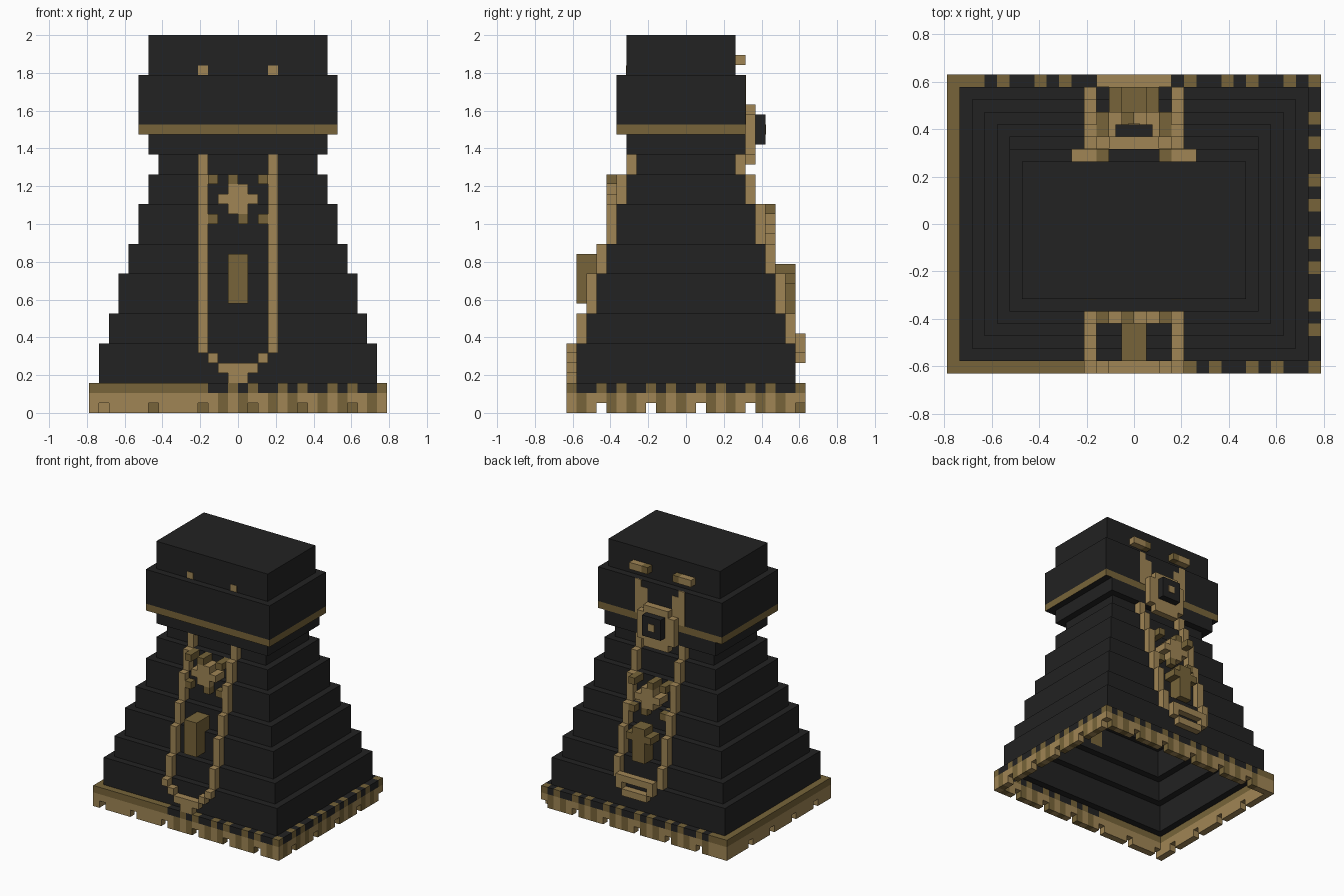
import bpy, bmesh
from mathutils import Vector

if "Cube" in bpy.data.objects:
    bpy.data.objects.remove(bpy.data.objects["Cube"], do_unlink=True)

U = 2 / 38  # one block
BLACK, GOLD, BRONZE = 0, 1, 2


def material(name, color):
    m = bpy.data.materials.new(name)
    m.use_nodes = True
    m.diffuse_color = (*color, 1)
    bsdf = m.node_tree.nodes["Principled BSDF"]
    bsdf.inputs["Base Color"].default_value = (*color, 1)
    bsdf.inputs["Roughness"].default_value = 0.8
    return m


MATS = [material("black", (0.016, 0.016, 0.016)),
        material("light gold", (0.35, 0.235, 0.09)),
        material("dark gold", (0.184, 0.127, 0.041))]


def finish(name, bm):
    mesh = bpy.data.meshes.new(name)
    for v in bm.verts:
        v.co *= U
    bm.to_mesh(mesh)
    bm.free()
    for m in MATS:
        mesh.materials.append(m)
    obj = bpy.data.objects.new(name, mesh)
    bpy.context.collection.objects.link(obj)


def box(bm, xs, ys, zs, mat):
    lo = Vector((xs[0], ys[0], zs[0]))
    hi = Vector((xs[1], ys[1], zs[1]))
    verts = bmesh.ops.create_cube(bm, size=1)["verts"]
    for v in verts:
        v.co = Vector([(lo[i] + hi[i]) / 2 + v.co[i] * (hi[i] - lo[i]) for i in range(3)])
    for f in {f for v in verts for f in v.link_faces}:
        f.material_index = mat


def boxes(name, items):
    bm = bmesh.new()
    for item in items:
        box(bm, *item)
    finish(name, bm)


# Hollow stepped body: half width, front, back, bottom, top, colour
TIERS = [(14, -11, 11, 3, 7, BLACK), (13, -10, 10, 7, 10, BLACK),
         (12, -9, 9, 10, 14, BLACK), (11, -8, 8, 14, 17, BLACK),
         (10, -7, 7, 17, 21, BLACK), (9, -6, 6, 21, 24, BLACK),
         (8, -5, 5, 24, 26, BLACK), (9, -6, 6, 26, 28, BLACK),
         (10, -7, 6, 28, 29, BRONZE), (10, -7, 6, 29, 34, BLACK),
         (9, -6, 5, 34, 38, BLACK)]


def build_body():
    bm = bmesh.new()

    def loop(w, front, back, z):
        return [bm.verts.new(p) for p in
                ((-w, front, z), (w, front, z), (w, back, z), (-w, back, z))]

    def bridge(a, b, mat):
        for i in range(4):
            j = (i + 1) % 4
            bm.faces.new((a[i], a[j], b[j], b[i])).material_index = mat

    def skin(inset):
        first = last = None
        for w, f, b, z0, z1, mat in TIERS:
            top = z1 - inset if z1 == TIERS[-1][4] else z1
            low, high = [loop(w - inset, f + inset, b - inset, z) for z in (z0, top)]
            if last:
                bridge(last, low, BLACK)
            bridge(low, high, BLACK if inset else mat)
            first, last = first or low, high
        bm.faces.new(last)
        return first

    bridge(skin(0), skin(1), BLACK)
    bmesh.ops.recalc_face_normals(bm, faces=bm.faces)
    finish("stepped_body", bm)


build_body()

# Battlement rim: plain stretches, elsewhere studs and striped columns
rim = []


def rim_block(xs, ys, t, plain, studs, notch, stripes):
    k = t % 5
    top = BRONZE if plain or k in studs else BLACK
    low = BRONZE if not plain and k in stripes else GOLD
    rim.append((xs, ys, (2, 3), top))
    rim.append((xs, ys, (1 if k == notch else 0, 2), low))


for x in range(-15, 15):
    rim_block((x, x + 1), (-12, -11), x, x < -3, (1, 4), 1, (0, 3))
    rim_block((x, x + 1), (11, 12), x, x < -12, (2, 4), 4, (1, 3))
for y in range(-11, 11):
    rim_block((14, 15), (y, y + 1), y, False, (1, 3), 1, (2, 4))
    rim_block((-15, -14), (y, y + 1), y, True, (), 1, ())
boxes("battlement_rim", rim)

# Gold strips that climb the steps, one block proud of each
for side, name, start in ((-1, "front", 6), (1, "back", 7)):
    strips = []
    for w, front, back, z0, z1, mat in TIERS[:7]:
        if z1 <= start:
            continue
        surf = back if side > 0 else front
        ys = sorted((surf, surf + side))
        for x in (-4, 3):
            strips.append(((x, x + 1), ys, (max(z0, start), z1), GOLD))
    boxes(name + "_strips", strips)


# Star with small studs around it
def star(name, ys, z):
    items = [((-1, 1), ys, (z + 1, z + 4), GOLD),
             ((-2, 2), ys, (z + 2, z + 3), GOLD)]
    for x, dz in ((-3, 0), (0, 0), (2, 0), (-3, 4), (-1, 4), (2, 4)):
        items.append(((x, x + 1), ys, (z + dz, z + dz + 1), BRONZE))
    boxes(name, items)


star("front_star", (-8, -6), 19)
star("back_star", (7, 9), 16)

# Front pointed end of the strips and the long plate
boxes("front_point", [((-3, -2), (-12, -11), (5, 6), GOLD),
                      ((2, 3), (-12, -11), (5, 6), GOLD),
                      ((-2, 2), (-12, -11), (4, 5), GOLD),
                      ((-1, 1), (-12, -11), (3, 4), GOLD)])
boxes("front_plate", [((-1, 1), (-11, -8), (11, 16), BRONZE)])

# Back loop at the foot of the strips and the cross
boxes("back_loop", [((-3, -2), (11, 12), (6, 8), GOLD),
                    ((2, 3), (11, 12), (6, 8), GOLD),
                    ((-2, 2), (11, 12), (7, 8), GOLD),
                    ((-2, 2), (11, 12), (5, 6), GOLD)])
boxes("back_cross", [((-1, 1), (9, 11), (10, 15), BRONZE),
                     ((-2, 2), (9, 11), (13, 14), BRONZE)])

# Eyes, flush with the head
boxes("eyes", [((x, x + 1), (-6.05, -5.9), (34, 34.95), GOLD) for x in (-4, 3)])

# Back of the head: buckle, painted straps and short horns
boxes("back_buckle", [((-2, 2), (6, 7), (25, 31), GOLD),
                      ((-3, 3), (6, 7), (26, 30), GOLD),
                      ((-1.5, 1.5), (7, 8), (27, 30), BLACK),
                      ((-0.5, 0.5), (7.9, 8.06), (28, 29), GOLD)])
straps, horns = [], []
for s in (-1, 1):
    straps.append((sorted((2 * s, 4 * s)), (5.9, 6.06), (29, 33), GOLD))
    straps.append((sorted((3 * s, 4 * s)), (5.9, 6.06), (33, 34), GOLD))
    horns.append((sorted((3 * s, 5 * s)), (5, 6), (35, 36), GOLD))
    horns.append((sorted((2 * s, 3 * s)), (5, 6), (35, 36), BRONZE))
boxes("back_straps", straps)
boxes("back_horns", horns)
